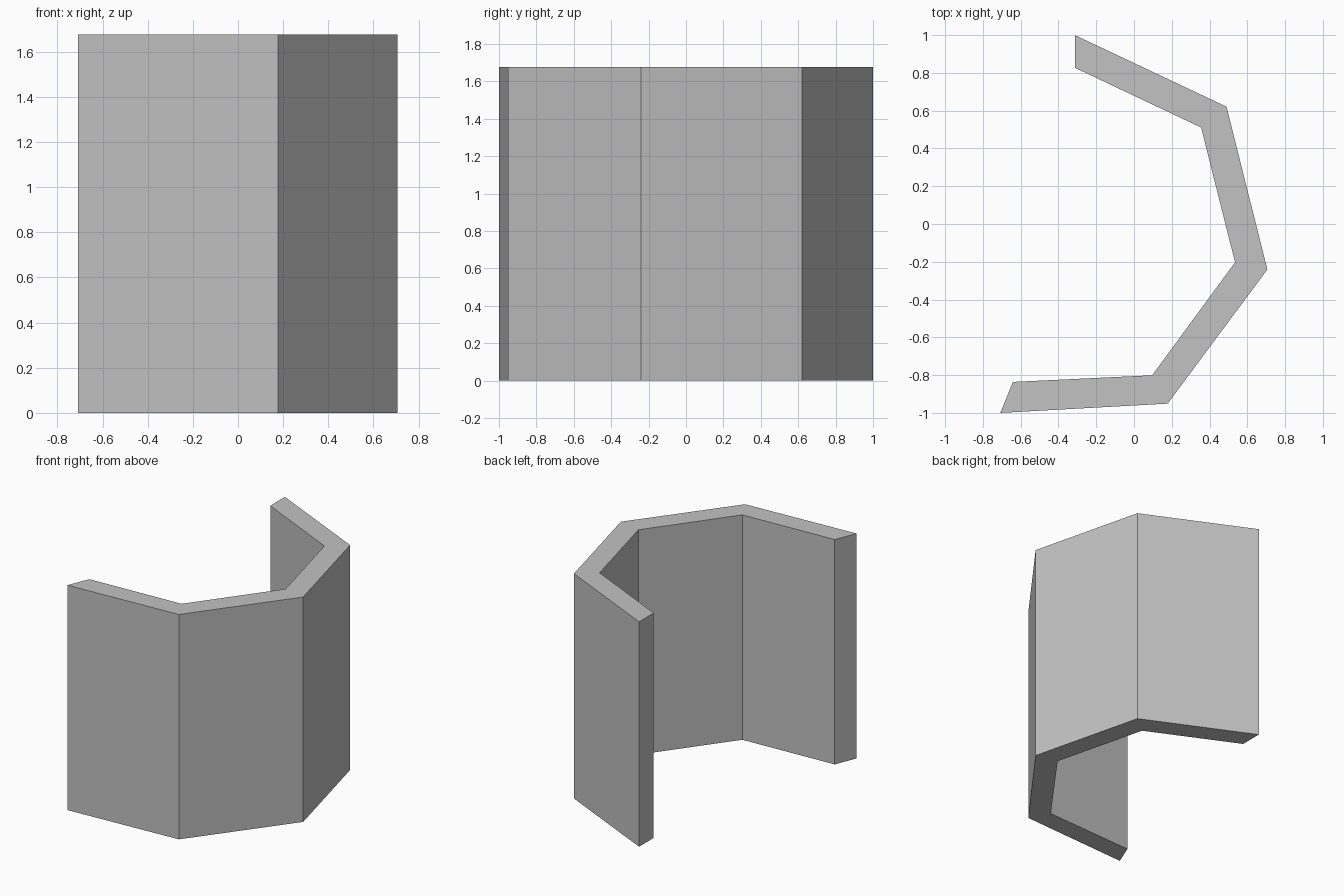
import bpy
import bmesh

if "Cube" in bpy.data.objects:
    bpy.data.objects.remove(bpy.data.objects["Cube"])

HEIGHT = 1.677

# Plan outline of the folded wall: outer side, then inner side back
outer = [(-0.313, 1.0), (0.49, 0.621), (0.706, -0.241), (0.178, -0.951), (-0.708, -1.0)]
inner = [(-0.641, -0.836), (0.096, -0.801), (0.535, -0.203), (0.355, 0.511), (-0.313, 0.827)]

grey = bpy.data.materials.new("plain grey")
grey.diffuse_color = (0.54, 0.54, 0.54, 1.0)
grey.use_nodes = True
grey.node_tree.nodes["Principled BSDF"].inputs["Base Color"].default_value = grey.diffuse_color

# Extrude the outline straight up into a closed solid
bm = bmesh.new()
base = bm.faces.new([bm.verts.new((x, y, 0.0)) for x, y in outer + inner])
result = bmesh.ops.extrude_face_region(bm, geom=[base], use_keep_orig=True)
top = [v for v in result["geom"] if isinstance(v, bmesh.types.BMVert)]
bmesh.ops.translate(bm, verts=top, vec=(0.0, 0.0, HEIGHT))
bmesh.ops.recalc_face_normals(bm, faces=bm.faces)

mesh = bpy.data.meshes.new("folded_wall")
bm.to_mesh(mesh)
bm.free()
mesh.materials.append(grey)
wall = bpy.data.objects.new("folded_wall", mesh)
bpy.context.collection.objects.link(wall)
